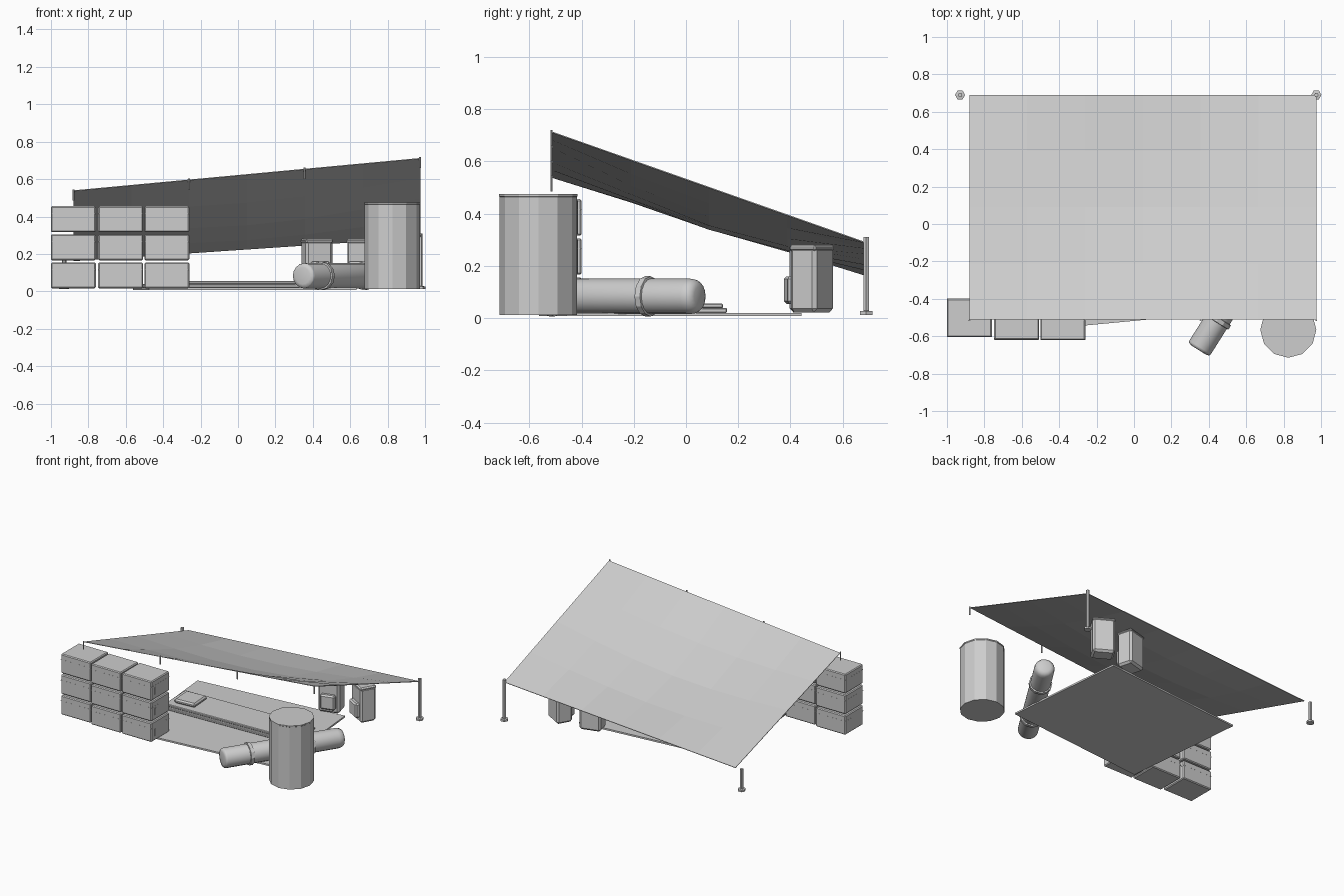
import bpy, bmesh, math
from mathutils import Vector, Matrix

if "Cube" in bpy.data.objects:
    bpy.data.objects.remove(bpy.data.objects["Cube"])

grey = bpy.data.materials.new("plain_grey")
grey.diffuse_color = (0.61, 0.61, 0.61, 1)
grey.use_nodes = True
grey.node_tree.nodes["Principled BSDF"].inputs["Base Color"].default_value = grey.diffuse_color


def finish(name, bm, smooth=None):
    mesh = bpy.data.meshes.new(name)
    bmesh.ops.recalc_face_normals(bm, faces=bm.faces)
    bm.to_mesh(mesh)
    bm.free()
    ob = bpy.data.objects.new(name, mesh)
    mesh.materials.append(grey)
    bpy.context.collection.objects.link(ob)
    if smooth:
        bpy.context.view_layer.objects.active = ob
        bpy.ops.object.select_all(action='DESELECT')
        ob.select_set(True)
        bpy.ops.object.shade_smooth_by_angle(angle=math.radians(smooth))
    return ob


def add_box(bm, center, size, bevel=0.0, mat=Matrix(), segments=1):
    part = bmesh.new()
    bmesh.ops.create_cube(part, size=1)
    bmesh.ops.scale(part, vec=size, verts=part.verts)
    if bevel:
        bmesh.ops.bevel(part, geom=part.edges[:], offset=bevel, segments=segments,
                        profile=0.5, affect='EDGES')
    bmesh.ops.translate(part, vec=center, verts=part.verts)
    bmesh.ops.transform(part, matrix=mat, verts=part.verts)
    tmp = bpy.data.meshes.new("tmp")
    part.to_mesh(tmp)
    part.free()
    bm.from_mesh(tmp)
    bpy.data.meshes.remove(tmp)


def add_lathe(bm, profile, sides, mat=Matrix()):
    """Turn (radius, height) pairs around local z, capped at both ends."""
    rings = []
    for r, h in profile:
        rings.append([bm.verts.new(mat @ Vector((r * math.cos(2 * math.pi * i / sides),
                                                 r * math.sin(2 * math.pi * i / sides), h)))
                      for i in range(sides)])
    for a, b in zip(rings, rings[1:]):
        for i in range(sides):
            j = (i + 1) % sides
            bm.faces.new((a[i], a[j], b[j], b[i]))
    bm.faces.new(rings[0][::-1])
    bm.faces.new(rings[-1])


def place(x, y, z=0, yaw=0):
    return Matrix.Translation((x, y, z)) @ Matrix.Rotation(math.radians(yaw), 4, 'Z')


# Sloping canopy sheet, straight at its edges and sagging in the middle
bm = bmesh.new()
NU, NV = 6, 4
grid = []
for j in range(NV + 1):
    row = []
    for i in range(NU + 1):
        u, v = i / NU, j / NV
        z = (0.54 + 0.173 * u) * (1 - v) + (0.165 + 0.125 * u) * v
        z -= 0.07 * math.sin(math.pi * v) * math.sin(math.pi * u)
        row.append(bm.verts.new((-0.88 + 1.855 * u, -0.51 + 1.2 * v, z)))
    grid.append(row)
for j in range(NV):
    for i in range(NU):
        bm.faces.new((grid[j][i], grid[j][i + 1], grid[j + 1][i + 1], grid[j + 1][i]))
canopy = finish("canopy", bm)
mod = canopy.modifiers.new("thickness", 'SOLIDIFY')
mod.thickness = 0.004

# Short pegs hanging along the front edge
bm = bmesh.new()
for i in range(4):
    x = -0.88 + 0.618 * i
    top = 0.545 + 0.058 * i
    add_lathe(bm, [(0.005, top - 0.06), (0.005, top)], 6, place(x, -0.515))
finish("canopy_pegs", bm)

# Rear poles on flat feet
for name, x, top in (("rear_pole_left", -0.93, 0.17), ("rear_pole_right", 0.975, 0.31)):
    bm = bmesh.new()
    add_lathe(bm, [(0.027, 0.012), (0.027, 0.026), (0.012, 0.028), (0.012, top)], 6,
              place(x, 0.69))
    finish(name, bm)

# Ground mat, sleeping pad, blanket and pillow
bm = bmesh.new()
add_box(bm, (0, 0, 0), (1.115, 0.905, 0.012), 0, place(0.036, -0.06, 0.014, 5.4))
finish("ground_mat", bm)
bm = bmesh.new()
add_box(bm, (0, 0, 0), (1.03, 0.28, 0.018), 0.004, place(0, 0, 0.029, 2))
finish("sleeping_pad", bm)
bm = bmesh.new()
add_box(bm, (0, 0, 0), (0.99, 0.25, 0.017), 0.004, place(0, 0, 0.0465, 2))
finish("blanket", bm)
bm = bmesh.new()
add_box(bm, (0, 0, 0), (0.16, 0.16, 0.03), 0.01, place(-0.37, -0.015, 0.069, 4))
finish("pillow", bm)

# Crates stacked three by three, each with a flush lid seam and a side handle
for col, (x, y) in enumerate(((-0.88, -0.502), (-0.628, -0.516), (-0.38, -0.518))):
    for row in range(3):
        bm = bmesh.new()
        m = place(x, y, 0.015 + 0.15 * row)
        add_box(bm, (0, 0, 0.0705), (0.239, 0.205, 0.139), 0.006, m)
        add_box(bm, (0, 0, 0.1), (0.24, 0.206, 0.002), 0, m)
        add_box(bm, (0.119, -0.06, 0.06), (0.004, 0.014, 0.05), 0.001, m)
        finish(f"crate_{col}_{row}", bm)

# Tall drum with a thin lid
bm = bmesh.new()
add_lathe(bm, [(0.148, 0.012), (0.148, 0.464), (0.15, 0.466), (0.15, 0.474)],
          12, place(0.825, -0.565))
finish("drum", bm)

# Long bedroll lying on its side, with two straps
start, end = Vector((0.347, -0.67, 0.083)), Vector((0.798, 0.043, 0.083))
axis = end - start
length = axis.length
roll = Matrix.Translation(start) @ axis.to_track_quat('Z', 'Y').to_matrix().to_4x4()
bm = bmesh.new()
add_lathe(bm, [(0.045, -0.004), (0.064, 0.001), (0.068, 0.012), (0.068, length - 0.035),
               (0.065, length - 0.012), (0.055, length + 0.003), (0.038, length + 0.01)],
          16, roll)
finish("bedroll", bm, 65)
bm = bmesh.new()
for t in (0.22, 0.735):
    d = length * t
    add_lathe(bm, [(0.067, d - 0.014), (0.077, d - 0.012), (0.077, d + 0.012),
                   (0.067, d + 0.014)], 12, roll)
finish("bedroll_straps", bm)

# Two backpacks with front pocket and thin top flap
for name, x, y, yaw in (("backpack_left", 0.422, 0.468, 15), ("backpack_right", 0.672, 0.482, -30)):
    bm = bmesh.new()
    m = place(x, y, 0.022, yaw)
    add_box(bm, (0, 0, 0.125), (0.15, 0.114, 0.25), 0.014, m)
    add_box(bm, (0, 0, 0.246), (0.153, 0.117, 0.022), 0.008, m)
    add_box(bm, (0, -0.064, 0.085), (0.105, 0.042, 0.105), 0.01, m)
    finish(name, bm)
